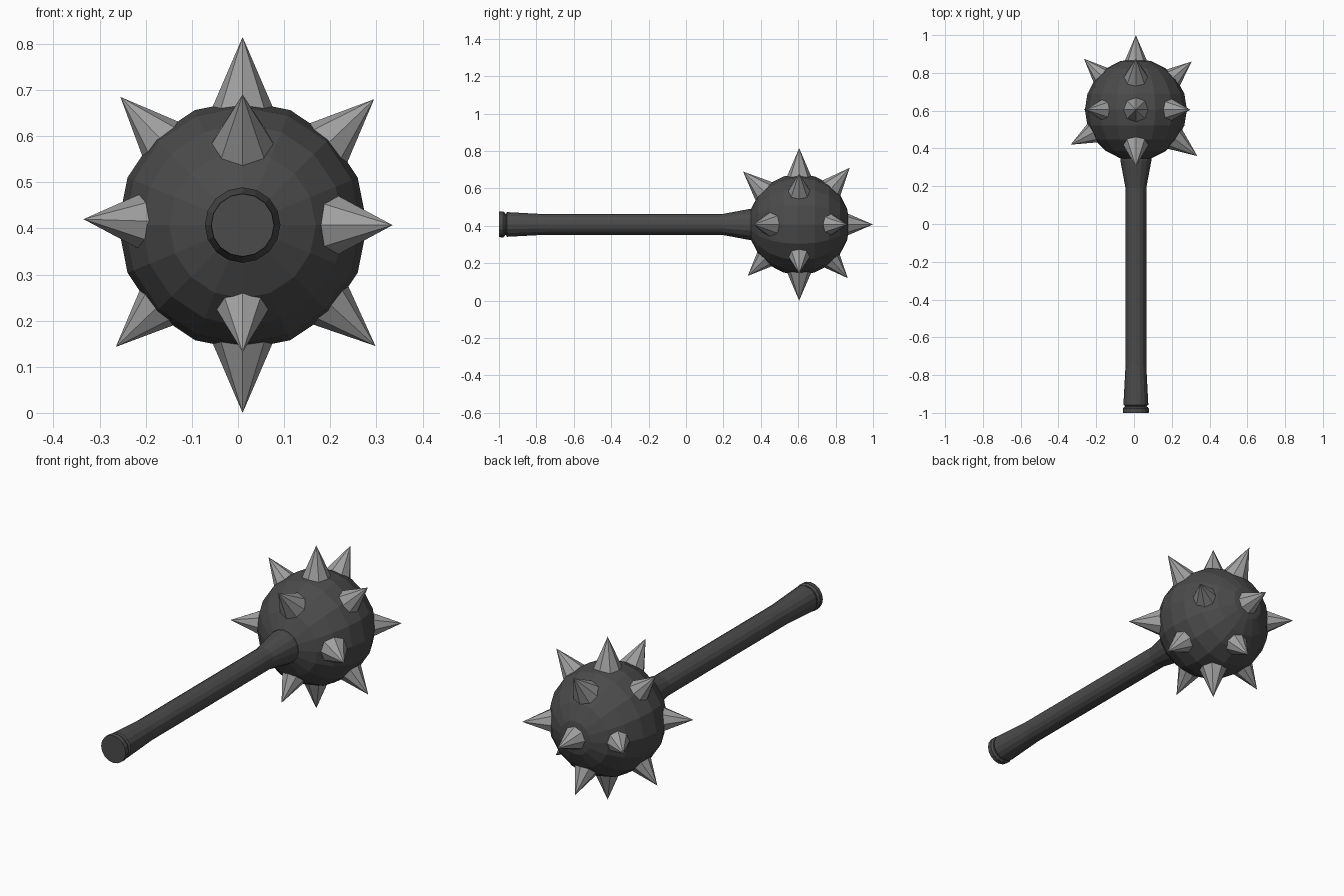
import bpy, bmesh, math
from mathutils import Vector, Matrix

if "Cube" in bpy.data.objects:
    bpy.data.objects.remove(bpy.data.objects["Cube"])

C = Vector((0.01, 0.605, 0.407))   # centre of the spiked head
R = 0.27


def material(name, v):
    m = bpy.data.materials.new(name)
    m.diffuse_color = (v, v, v, 1)
    m.use_nodes = True
    m.node_tree.nodes["Principled BSDF"].inputs["Base Color"].default_value = m.diffuse_color
    return m


dark = material("dark_iron", 0.07)
light = material("steel", 0.35)


def finish(bm, name, mat):
    bmesh.ops.recalc_face_normals(bm, faces=bm.faces)
    me = bpy.data.meshes.new(name)
    bm.to_mesh(me)
    bm.free()
    ob = bpy.data.objects.new(name, me)
    me.materials.append(mat)
    bpy.context.collection.objects.link(ob)
    return ob


def lathe_y(name, profile, n=16):
    """Closed solid turned around the y axis from (y, radius) points."""
    bm = bmesh.new()
    rings = [[bm.verts.new((C.x + r * math.cos(2 * math.pi * i / n), y,
                            C.z + r * math.sin(2 * math.pi * i / n)))
              for i in range(n)] for y, r in profile]
    for a, b in zip(rings, rings[1:]):
        for i in range(n):
            j = (i + 1) % n
            bm.faces.new((a[i], a[j], b[j], b[i]))
    bm.faces.new(rings[0])
    bm.faces.new(rings[-1])
    return finish(bm, name, dark)


# Head: low-poly ball with its poles along the handle
bm = bmesh.new()
bmesh.ops.create_uvsphere(
    bm, u_segments=16, v_segments=10, radius=R,
    matrix=Matrix.Translation(C) @ Matrix.Rotation(math.pi / 2, 4, 'X'))
finish(bm, "head_ball", dark)

# Handle with flared ends, and the pommel behind a narrow groove
lathe_y("handle", [(-0.975, 0.055), (-0.962, 0.058), (-0.957, 0.066),
                   (-0.75, 0.055), (0.19, 0.055), (0.335, 0.082), (0.40, 0.082)])
lathe_y("pommel", [(-1.0, 0.068), (-0.978, 0.069), (-0.968, 0.062), (-0.966, 0.05)])

# Spikes: hand-set tips, each cone aimed outward from the ball centre
tips = [
    (0.01, 0.605, 0.815), (0.01, 0.605, 0.0), (0.01, 1.0, 0.407),
    (-0.255, 0.605, 0.685), (0.295, 0.605, 0.68),
    (-0.265, 0.605, 0.143), (0.298, 0.605, 0.145),
    (0.01, 0.305, 0.69), (0.01, 0.875, 0.71),
    (0.01, 0.33, 0.132), (0.01, 0.865, 0.12),
    (-0.265, 0.875, 0.407), (0.305, 0.86, 0.407),
    (-0.335, 0.42, 0.42), (0.335, 0.36, 0.407),
]
for k, t in enumerate(tips):
    d = Vector(t) - C
    length = d.length - 0.23
    d.normalize()
    rot = d.to_track_quat('Z', 'Y').to_matrix().to_4x4()
    bm = bmesh.new()
    bmesh.ops.create_cone(
        bm, cap_ends=True, segments=8, radius1=0.43 * length, radius2=0,
        depth=length,
        matrix=Matrix.Translation(C + d * (0.23 + length / 2)) @ rot)
    bmesh.ops.remove_doubles(bm, verts=bm.verts, dist=1e-5)
    finish(bm, f"spike_{k + 1}", light)
